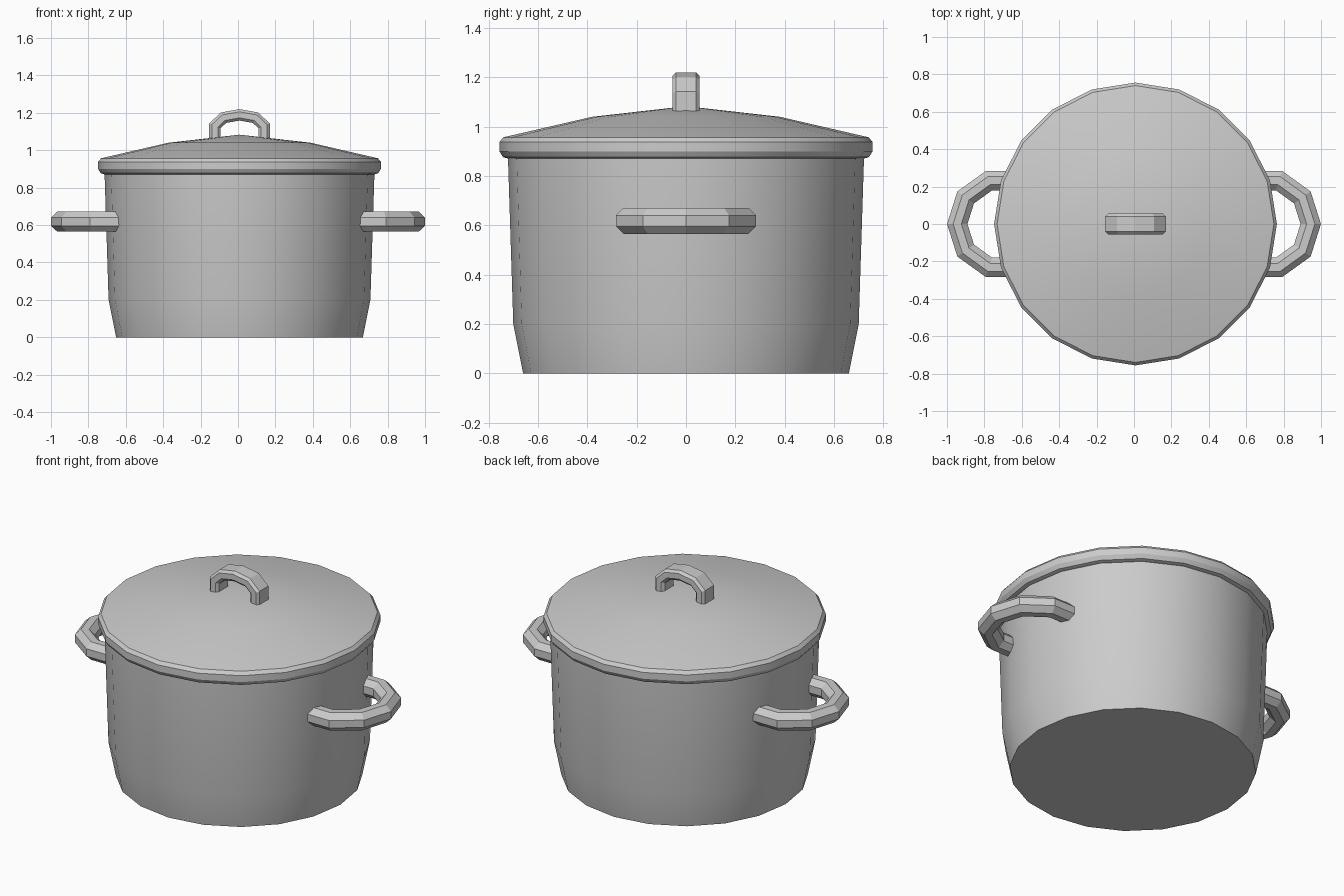
import bpy, bmesh, math
from mathutils import Vector

if "Cube" in bpy.data.objects:
    bpy.data.objects.remove(bpy.data.objects["Cube"])

CX = 0.008   # pot axis
SIDES = 20


def finish(name, bm, angle):
    bmesh.ops.recalc_face_normals(bm, faces=bm.faces)
    me = bpy.data.meshes.new(name)
    bm.to_mesh(me)
    bm.free()
    ob = bpy.data.objects.new(name, me)
    bpy.context.collection.objects.link(ob)
    if angle:
        me.shade_smooth()
        me.set_sharp_from_angle(angle=math.radians(angle))
    return ob


def lathe(name, profile, angle):
    """Spin (radius, z) points around the pot axis; ends are closed."""
    bm = bmesh.new()
    rings = []
    for r, z in profile:
        if r == 0:
            rings.append([bm.verts.new((CX, 0, z))] * SIDES)
        else:
            rings.append([bm.verts.new((CX + r * math.cos(math.tau * i / SIDES),
                                        r * math.sin(math.tau * i / SIDES), z))
                          for i in range(SIDES)])
    for a, b in zip(rings, rings[1:]):
        for i in range(SIDES):
            j = (i + 1) % SIDES
            bm.faces.new(list(dict.fromkeys((a[i], a[j], b[j], b[i]))))
    for ring, (r, z) in ((rings[0], profile[0]), (rings[-1], profile[-1])):
        if r > 0:
            bm.faces.new(ring)
    return finish(name, bm, angle)


def sweep(name, path, place, a, b, c):
    """Sweep a chamfered bar (half sizes a in plane, b across, chamfer c) with mitred bends."""
    section = [(a, b - c), (a - c, b), (c - a, b), (-a, b - c),
               (-a, c - b), (c - a, -b), (a - c, -b), (a, c - b)]
    pts = [Vector(p) for p in path]
    bm = bmesh.new()
    rings = []
    for i, p in enumerate(pts):
        d0 = (p - pts[i - 1]).normalized() if i else None
        d1 = (pts[i + 1] - p).normalized() if i < len(pts) - 1 else d0
        d0 = d0 or d1
        t = (d0 + d1).normalized()
        n = Vector((-t.y, t.x)) / t.dot(d1)
        rings.append([bm.verts.new(place(p + n * u, v)) for u, v in section])
    for r, s in zip(rings, rings[1:]):
        for i in range(8):
            j = (i + 1) % 8
            bm.faces.new((r[i], r[j], s[j], s[i]))
    bm.faces.new(rings[0])
    bm.faces.new(rings[-1])
    return finish(name, bm, 0)


# Pot body
lathe("pot_body", [(0.66, 0), (0.70, 0.2), (0.722, 0.89)], 30)

# Lid with rolled rim and shallow dome
lathe("lid", [(0.72, 0.87), (0.742, 0.877), (0.756, 0.9), (0.756, 0.938),
              (0.74, 0.957), (0.38, 1.04), (0, 1.083)], 25)

# Lid handle: small arch in the xz plane
half = [(-0.132, 1.05), (-0.132, 1.13), (-0.085, 1.174)]
arch = half + [(0, 1.189)] + [(-x, z) for x, z in reversed(half)]
sweep("lid_handle", arch, lambda p, v: (CX + p.x, v, p.y), 0.03, 0.055, 0.014)

# Side handles: horizontal loops, mirrored
half = [(0.62, -0.232), (0.775, -0.232), (0.9, -0.142)]
loop = half + [(0.945, 0)] + [(x, -y) for x, y in reversed(half)]
side = sweep("side_handles", loop, lambda p, v: (p.x, p.y, 0.618 + v), 0.052, 0.053, 0.031)
side.modifiers.new("Mirror", 'MIRROR').use_clip = False
